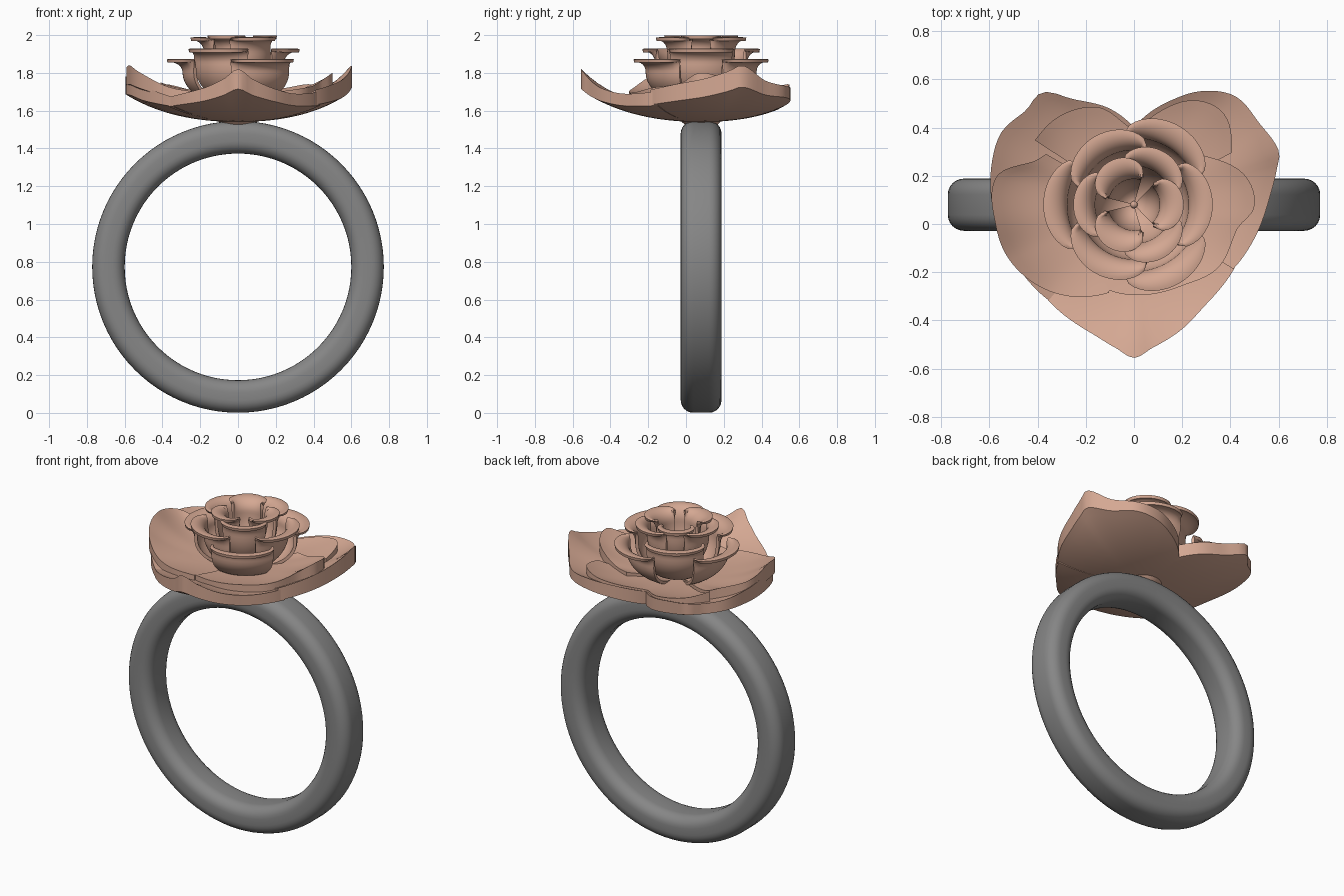
import bpy, bmesh, math
from math import sin, cos, pi, radians, sqrt

if "Cube" in bpy.data.objects:
    bpy.data.objects.remove(bpy.data.objects["Cube"])

CY = 0.08  # shared axis of band and flower


def material(name, color):
    m = bpy.data.materials.new(name)
    m.use_nodes = True
    m.diffuse_color = (*color, 1)
    m.node_tree.nodes["Principled BSDF"].inputs["Base Color"].default_value = (*color, 1)
    return m


ROSE = material("rose gold", (0.66, 0.39, 0.29))
GREY = material("grey metal", (0.24, 0.24, 0.24))


def finish(name, bm, mat, thickness=0):
    bmesh.ops.recalc_face_normals(bm, faces=bm.faces)
    me = bpy.data.meshes.new(name)
    bm.to_mesh(me)
    bm.free()
    me.materials.append(mat)
    ob = bpy.data.objects.new(name, me)
    bpy.context.collection.objects.link(ob)
    bpy.ops.object.select_all(action='DESELECT')
    ob.select_set(True)
    bpy.context.view_layer.objects.active = ob
    if thickness:
        mod = ob.modifiers.new("thickness", 'SOLIDIFY')
        mod.thickness = thickness
        mod.offset = 0
        bpy.ops.object.modifier_apply(modifier=mod.name)
    bpy.ops.object.shade_smooth_by_angle(angle=radians(40))
    return ob


def polar(r, a, z):
    return (r * cos(a), CY + r * sin(a), z)


def sheet(bm, func, nu, nv):
    """Grid of quads over func(u, v), both in 0..1."""
    vs = [[bm.verts.new(func(i / nu, j / nv)) for j in range(nv + 1)] for i in range(nu + 1)]
    for i in range(nu):
        for j in range(nv):
            bm.faces.new((vs[i][j], vs[i + 1][j], vs[i + 1][j + 1], vs[i][j + 1]))
    return vs


def border(vs):
    """Closed loop of verts around a grid."""
    return (vs[0][:-1] + [row[-1] for row in vs[:-1]]
            + vs[-1][:0:-1] + [row[0] for row in vs[:0:-1]])


def hermite(keys, a):
    """Smooth value of (angle, radius, height) keys at an angle."""
    k = max(i for i in range(len(keys) - 1) if keys[i][0] <= a or i == 0)
    p, q = keys[k], keys[k + 1]
    before, after = keys[max(k - 1, 0)], keys[min(k + 2, len(keys) - 1)]
    h = q[0] - p[0]
    t = (a - p[0]) / h
    out = []
    for c in (1, 2):
        m0 = (q[c] - before[c]) / (q[0] - before[0]) * h
        m1 = (after[c] - p[c]) / (after[0] - p[0]) * h
        out.append((2*t**3 - 3*t*t + 1) * p[c] + (t**3 - 2*t*t + t) * m0
                   + (3*t*t - 2*t**3) * q[c] + (t**3 - t*t) * m1)
    return out


def broad_petal(name, keys, top_base, depth):
    """Thick saucer petal whose rim follows the keys."""
    def surface(lower):
        def func(u, v):
            a = keys[0][0] + (keys[-1][0] - keys[0][0]) * u
            rim, zr = hermite(keys, a)
            s = 0.04 + 0.96 * v
            r = rim * s
            flare = (zr - top_base - 0.2 * rim * rim) * s ** 4
            z = top_base + 0.2 * r * r + flare
            if lower:
                z = top_base - depth + 0.3 * r * r + 0.45 * flare
            return polar(r, radians(a), z)
        return func
    bm = bmesh.new()
    top = border(sheet(bm, surface(False), 48, 14))
    low = border(sheet(bm, surface(True), 48, 14))
    for i in range(len(top)):
        j = (i + 1) % len(top)
        bm.faces.new((top[i], top[j], low[j], low[i]))
    finish(name, bm, ROSE)


# Outer saucer: three broad petals forming a heart outline
broad_petal("front_broad_petal", [
    (-134, .53, 1.67), (-109, .56, 1.72), (-97, .60, 1.77), (-90, .635, 1.82),
    (-83, .60, 1.77), (-71, .56, 1.72), (-54, .51, 1.69), (-28, .49, 1.70)], 1.62, .08)
broad_petal("left_broad_petal", [
    (-33, .49, 1.71), (-15, .52, 1.74), (2, .56, 1.77), (14, .61, 1.81), (20, .64, 1.84),
    (33, .62, 1.76), (47, .615, 1.73), (59, .55, 1.72), (71, .455, 1.70), (90, .32, 1.66)], 1.62, .08)
broad_petal("right_broad_petal", [
    (90, .32, 1.66), (104, .41, 1.68), (120, .505, 1.71), (129, .60, 1.74), (139, .595, 1.73),
    (151, .626, 1.75), (164, .614, 1.77), (188, .575, 1.78), (205, .55, 1.73),
    (230, .53, 1.67)], 1.62, .08)

# Second saucer layer
broad_petal("left_inner_broad_petal", [
    (-106, .37, 1.69), (-60, .39, 1.70), (-37, .436, 1.72), (-13, .44, 1.75),
    (-1, .50, 1.80), (15, .475, 1.77), (34, .36, 1.70), (48, .30, 1.69)], 1.66, .07)
broad_petal("right_inner_broad_petal", [
    (150, .42, 1.72), (157, .456, 1.74), (168, .58, 1.80), (188, .58, 1.84),
    (204, .565, 1.80), (226, .50, 1.72), (254, .38, 1.69)], 1.655, .07)
broad_petal("back_inner_broad_petal", [
    (28, .46, 1.71), (45, .53, 1.74), (60, .50, 1.72), (90, .32, 1.67),
    (110, .43, 1.70), (130, .48, 1.72), (147, .49, 1.75)], 1.645, .06)


def cup_petal(name, angle, half, wall, reach, z0, z1):
    """Spoon petal: bowl, upright wall and a rounded lip curling outward."""
    rise = (z1 - z0) * 0.74

    def func(u, v):
        side = 2 * u - 1
        a = radians(angle + half * side)
        if v <= 0.55:
            b = v / 0.55 * pi / 2
            r, z = 0.01 + (wall - 0.01) * sin(b), z0 + rise * (1 - cos(b))
        else:
            b = (v - 0.55) / 0.45 * radians(105)
            lip = (reach - wall) * (0.04 + 0.96 * sqrt(max(0, 1 - side ** 2)))
            r = wall + lip * (1 - cos(b)) / (1 - cos(radians(105)))
            z = z0 + rise + (z1 - z0 - rise) * sin(b)
        return polar(r, a, z)
    bm = bmesh.new()
    sheet(bm, func, 20, 24)
    finish(name, bm, ROSE, 0.018)


# Four nested whorls of three cup petals: start angle, half width, wall, reach, base, top
whorls = {
    "outer": (60, 37, .285, .375, 1.63, 1.865),
    "middle": (0, 42, .235, .325, 1.65, 1.92),
    "inner": (60, 43, .17, .25, 1.69, 1.98),
    "core": (0, 46, .115, .205, 1.74, 1.99),
}
for label, (start, *shape) in whorls.items():
    for i in range(3):
        cup_petal(f"{label}_cup_petal_{i + 1}", start + 120 * i, *shape)

# Small bud in the heart of the flower
bm = bmesh.new()
bmesh.ops.create_uvsphere(bm, u_segments=16, v_segments=10, radius=0.015)
bmesh.ops.translate(bm, verts=bm.verts, vec=(0, CY, 1.75))
finish("centre_bud", bm, ROSE)

# Tapered seat joining flower and band
bm = bmesh.new()
bmesh.ops.create_cone(bm, cap_ends=True, segments=40, radius1=0.035, radius2=0.135, depth=0.09)
bmesh.ops.translate(bm, verts=bm.verts, vec=(0, CY, 1.525))
finish("flower_seat", bm, ROSE)

# Band: rounded rectangle swept round a circle
HALF_T, HALF_W, ROUND = 0.086, 0.108, 0.066
profile = []
for k, (sx, sy) in enumerate([(1, 1), (-1, 1), (-1, -1), (1, -1)]):
    for i in range(7):
        a = (k + i / 6) * pi / 2
        profile.append((sx * (HALF_T - ROUND) + ROUND * cos(a),
                        sy * (HALF_W - ROUND) + ROUND * sin(a)))
bm = bmesh.new()
SEG = 96
rings = []
for s in range(SEG):
    a = 2 * pi * s / SEG
    rings.append([bm.verts.new(((0.686 + p) * cos(a), CY + w, 0.773 + (0.686 + p) * sin(a)))
                  for p, w in profile])
for s in range(SEG):
    one, two = rings[s], rings[(s + 1) % SEG]
    for i in range(len(profile)):
        j = (i + 1) % len(profile)
        bm.faces.new((one[i], one[j], two[j], two[i]))
finish("ring_band", bm, GREY)
